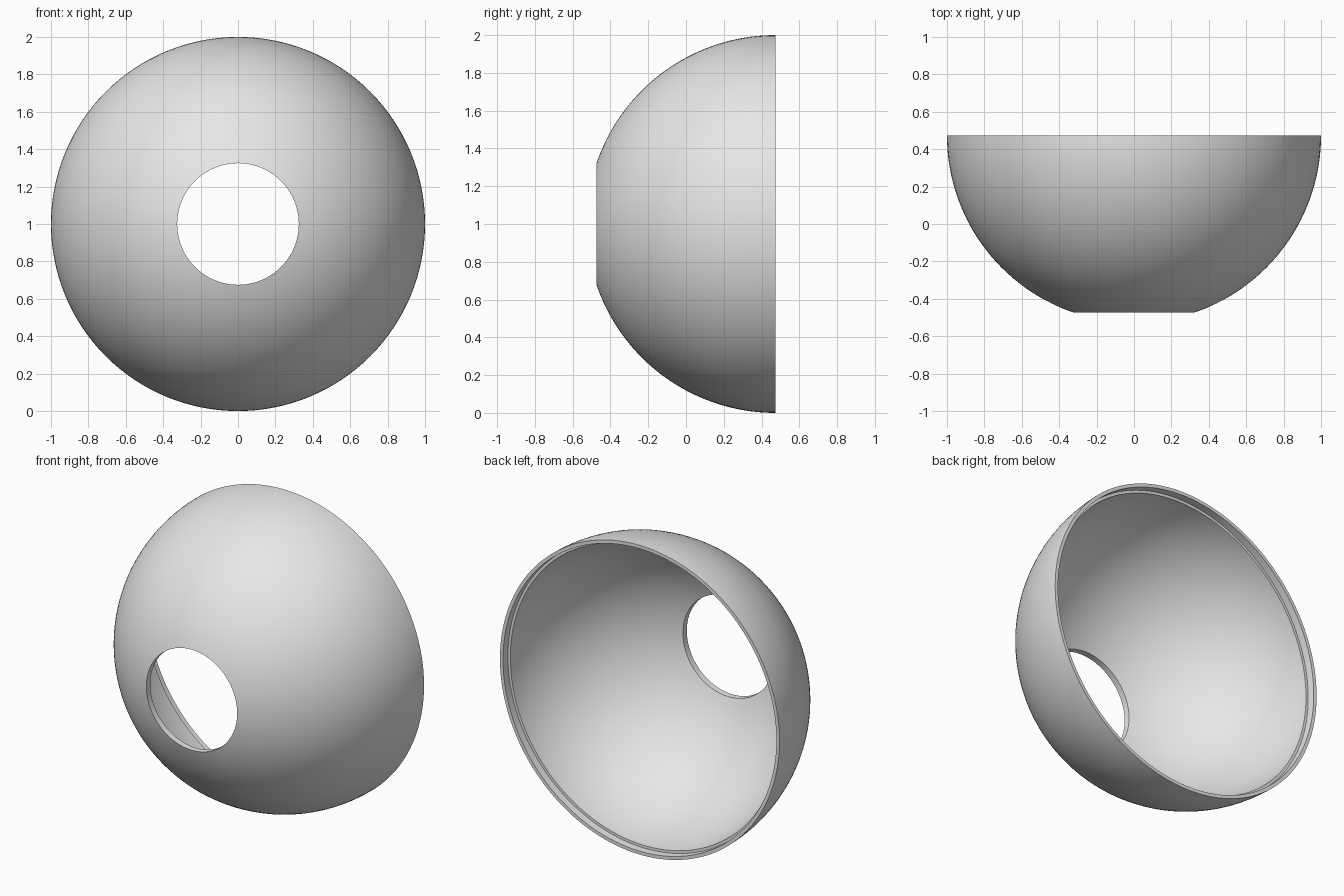
import bpy, bmesh, math
from mathutils import Vector, Matrix

if "Cube" in bpy.data.objects:
    bpy.data.objects.remove(bpy.data.objects["Cube"])

RIM_Y = 0.473      # plane of the wide open rim, also the sphere centre
HOLE_R = 0.325     # round opening at the front
OUTER_R, INNER_R = 1.0, 0.962
LIP_R, LIP_DEPTH = 0.978, 0.05
STEPS, SEGMENTS = 40, 128


def arc(radius, a0, a1):
    """Points (distance from axis, y) along a sphere section."""
    return [(radius * math.sin(a0 + (a1 - a0) * i / STEPS),
             RIM_Y - radius * math.cos(a0 + (a1 - a0) * i / STEPS))
            for i in range(STEPS + 1)]


# Closed wall section: outer skin, stepped rim, inner skin, hole edge
profile = arc(OUTER_R, math.asin(HOLE_R / OUTER_R), math.pi / 2)
profile += [(LIP_R, RIM_Y), (LIP_R, RIM_Y - LIP_DEPTH)]
profile += arc(INNER_R, math.acos(LIP_DEPTH / INNER_R), math.asin(HOLE_R / INNER_R))

# Revolve the section around the front-to-back axis
bm = bmesh.new()
rings = []
for s in range(SEGMENTS):
    turn = Matrix.Rotation(2 * math.pi * s / SEGMENTS, 3, 'Y')
    rings.append([bm.verts.new(turn @ Vector((r, y, 0)) + Vector((0, 0, 1)))
                  for r, y in profile])
n = len(profile)
for s in range(SEGMENTS):
    a, b = rings[s], rings[(s + 1) % SEGMENTS]
    for i in range(n):
        j = (i + 1) % n
        bm.faces.new((a[i], a[j], b[j], b[i]))
bmesh.ops.recalc_face_normals(bm, faces=bm.faces)

mesh = bpy.data.meshes.new("dome_shell")
bm.to_mesh(mesh)
bm.free()
shell = bpy.data.objects.new("dome_shell", mesh)
bpy.context.collection.objects.link(shell)

# Single light grey colour
grey = bpy.data.materials.new("light grey")
grey.diffuse_color = (0.8, 0.8, 0.8, 1)
grey.use_nodes = True
grey.node_tree.nodes["Principled BSDF"].inputs["Base Color"].default_value = grey.diffuse_color
mesh.materials.append(grey)

# Smooth skin with crisp rim and hole edges
bpy.context.view_layer.objects.active = shell
shell.select_set(True)
bpy.ops.object.shade_smooth_by_angle(angle=math.radians(30))
